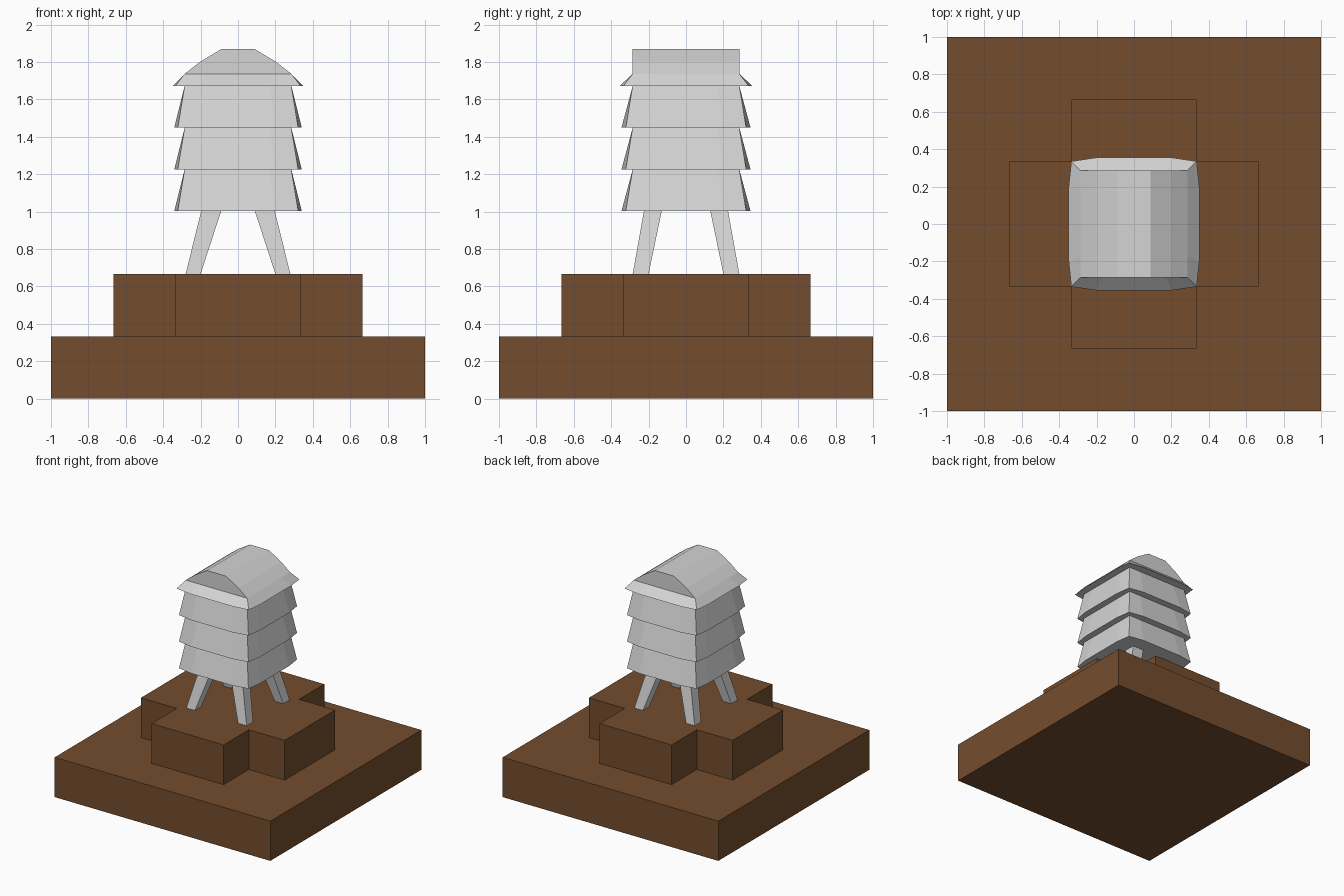
import bpy, bmesh

if "Cube" in bpy.data.objects:
    bpy.data.objects.remove(bpy.data.objects["Cube"])


def material(name, rgb):
    m = bpy.data.materials.new(name)
    m.diffuse_color = (*rgb, 1)
    m.use_nodes = True
    m.node_tree.nodes["Principled BSDF"].inputs["Base Color"].default_value = m.diffuse_color
    return m


BROWN = material("earth brown", (0.175, 0.074, 0.027))
GREY = material("pale grey", (0.66, 0.66, 0.66))


def loft(name, rings, mat):
    """Skin a stack of equal-length rings of 3D points, capping both ends."""
    bm = bmesh.new()
    loops = [[bm.verts.new(p) for p in r] for r in rings]
    n = len(loops[0])
    for a, b in zip(loops, loops[1:]):
        for i in range(n):
            j = (i + 1) % n
            bm.faces.new((a[i], a[j], b[j], b[i]))
    bm.faces.new(loops[0][::-1])
    bm.faces.new(loops[-1])
    bmesh.ops.recalc_face_normals(bm, faces=bm.faces)
    me = bpy.data.meshes.new(name)
    bm.to_mesh(me)
    bm.free()
    me.materials.append(mat)
    ob = bpy.data.objects.new(name, me)
    bpy.context.collection.objects.link(ob)
    return ob


def rect(x0, x1, y0, y1, z):
    return [(x0, y0, z), (x1, y0, z), (x1, y1, z), (x0, y1, z)]


def bowed(corner, bx, by, z):
    """Square ring whose four sides bow outward to bx / by."""
    c, s = corner, corner * 0.6
    pts = [(-c, -c), (-s, -by), (s, -by), (c, -c), (bx, -s), (bx, s),
           (c, c), (s, by), (-s, by), (-c, c), (-bx, s), (-bx, -s)]
    return [(x, y, z) for x, y in pts]


# Ground block and the cross-shaped plinth on it
T = 1 / 3
loft("ground_block", [rect(-1, 1, -1, 1, z) for z in (0, T)], BROWN)
W = 2 * T
cross = [(-T, -W), (T, -W), (T, -T), (W, -T), (W, T), (T, T),
         (T, W), (-T, W), (-T, T), (-W, T), (-W, -T), (-T, -T)]
loft("cross_plinth", [[(x, y, z) for x, y in cross] for z in (T, W)], BROWN)

# Four splayed legs
for sx, side in ((-1, "left"), (1, "right")):
    for sy, end in ((-1, "front"), (1, "back")):
        loft(f"{end}_{side}_leg",
             [rect(sx * 0.20, sx * 0.28, sy * 0.20, sy * 0.285, W),
              rect(sx * 0.09, sx * 0.197, sy * 0.13, sy * 0.225, 1.003)], GREY)

# Three flared tiers and the eave
N = 0.285
rings = []
for z0, z1 in ((1.003, 1.226), (1.226, 1.449), (1.449, 1.672)):
    rings += [bowed(0.322, 0.341, 0.345, z0), bowed(N, N, N, z1)]
rings += [bowed(0.335, 0.349, 0.355, 1.672), bowed(N, N, N, 1.737)]
loft("tiered_body", rings, GREY)

# Faceted vault roof
profile = [(-N, 1.737), (N, 1.737), (0.2, 1.803), (0.088, 1.87),
           (-0.088, 1.87), (-0.2, 1.803)]
loft("vault_roof", [[(x, y, z) for x, z in profile] for y in (-N, N)], GREY)
